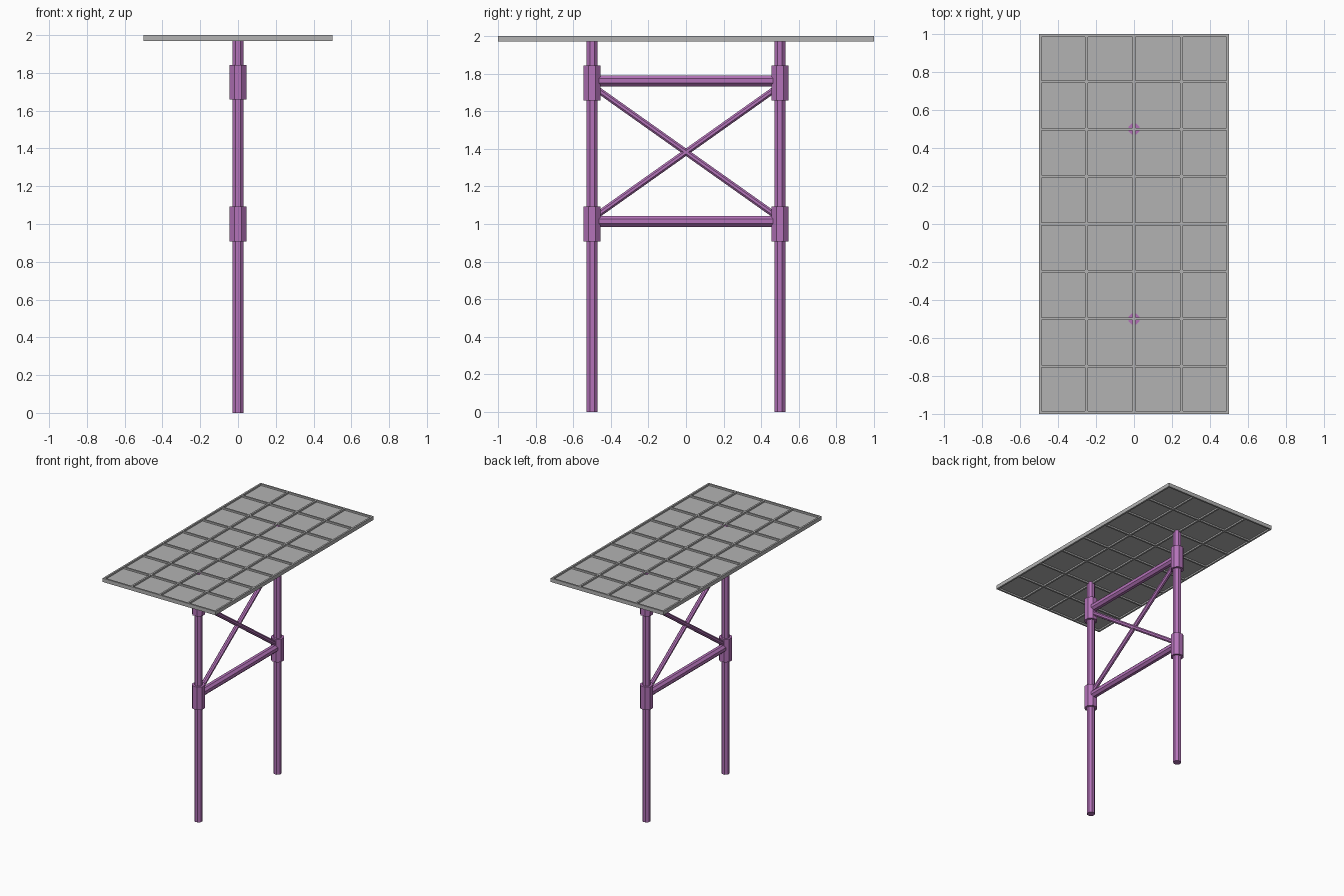
import bpy
import math
from mathutils import Vector

cube = bpy.data.objects.get("Cube")
if cube:
    bpy.data.objects.remove(cube, do_unlink=True)


def material(name, colour):
    mat = bpy.data.materials.new(name)
    mat.use_nodes = True
    mat.diffuse_color = (*colour, 1)
    mat.node_tree.nodes["Principled BSDF"].inputs["Base Color"].default_value = (*colour, 1)
    return mat


grey = material("grey panel", (0.45, 0.45, 0.45))
purple = material("purple paint", (0.456, 0.171, 0.485))


def finish(name, mat):
    obj = bpy.context.object
    obj.name = name
    obj.data.materials.append(mat)
    return obj


def tube(name, start, end, half_width):
    """Octagonal tube with its flats facing the axes."""
    start, end = Vector(start), Vector(end)
    axis = end - start
    bpy.ops.mesh.primitive_cylinder_add(
        vertices=8, radius=half_width / math.cos(math.pi / 8), depth=axis.length)
    obj = finish(name, purple)
    for v in obj.data.vertices:
        v.co.xy = Vector((v.co.x, v.co.y)).xy
    turn = axis.to_track_quat('Z', 'Y').to_matrix().to_4x4()
    spin = turn.Rotation(math.pi / 8, 4, 'Z')
    obj.data.transform(turn @ spin)
    obj.location = (start + end) / 2


def box(name, low, high):
    low, high = Vector(low), Vector(high)
    bpy.ops.mesh.primitive_cube_add(size=1, location=(low + high) / 2)
    obj = finish(name, grey)
    obj.scale = high - low


# Table top: thin panel inside a raised lattice
W, L, BOTTOM, TOP = 0.5, 1.0, 1.97, 2.0
BAR = 0.007
box("top_panel", (-W, -L, 1.982), (W, L, 1.987))
for i in range(5):
    x = max(-W + BAR, min(W - BAR, -W + i * 0.25))
    box(f"long_bar_{i}", (x - BAR, -L, BOTTOM), (x + BAR, L, TOP))
for i in range(9):
    y = max(-L + BAR, min(L - BAR, -L + i * 0.25))
    box(f"cross_bar_{i}", (-W, y - BAR, BOTTOM), (W, y + BAR, TOP))

# Posts with joint sleeves
for side, y in (("front", -0.5), ("back", 0.5)):
    tube(f"{side}_post", (0, y, 0), (0, y, 1.99), 0.029)
    for level, z in (("lower", 1.0), ("upper", 1.75)):
        tube(f"{side}_{level}_sleeve", (0, y, z - 0.092), (0, y, z + 0.092), 0.046)

# Horizontal beams and crossed braces
for level, z in (("lower", 1.014), ("upper", 1.761)):
    tube(f"{level}_beam", (0, -0.49, z), (0, 0.49, z), 0.029)
for name, s in (("rising", 1), ("falling", -1)):
    tube(f"{name}_brace", (0, -0.49, 1.382 - s * 0.347), (0, 0.49, 1.382 + s * 0.347), 0.0165)
